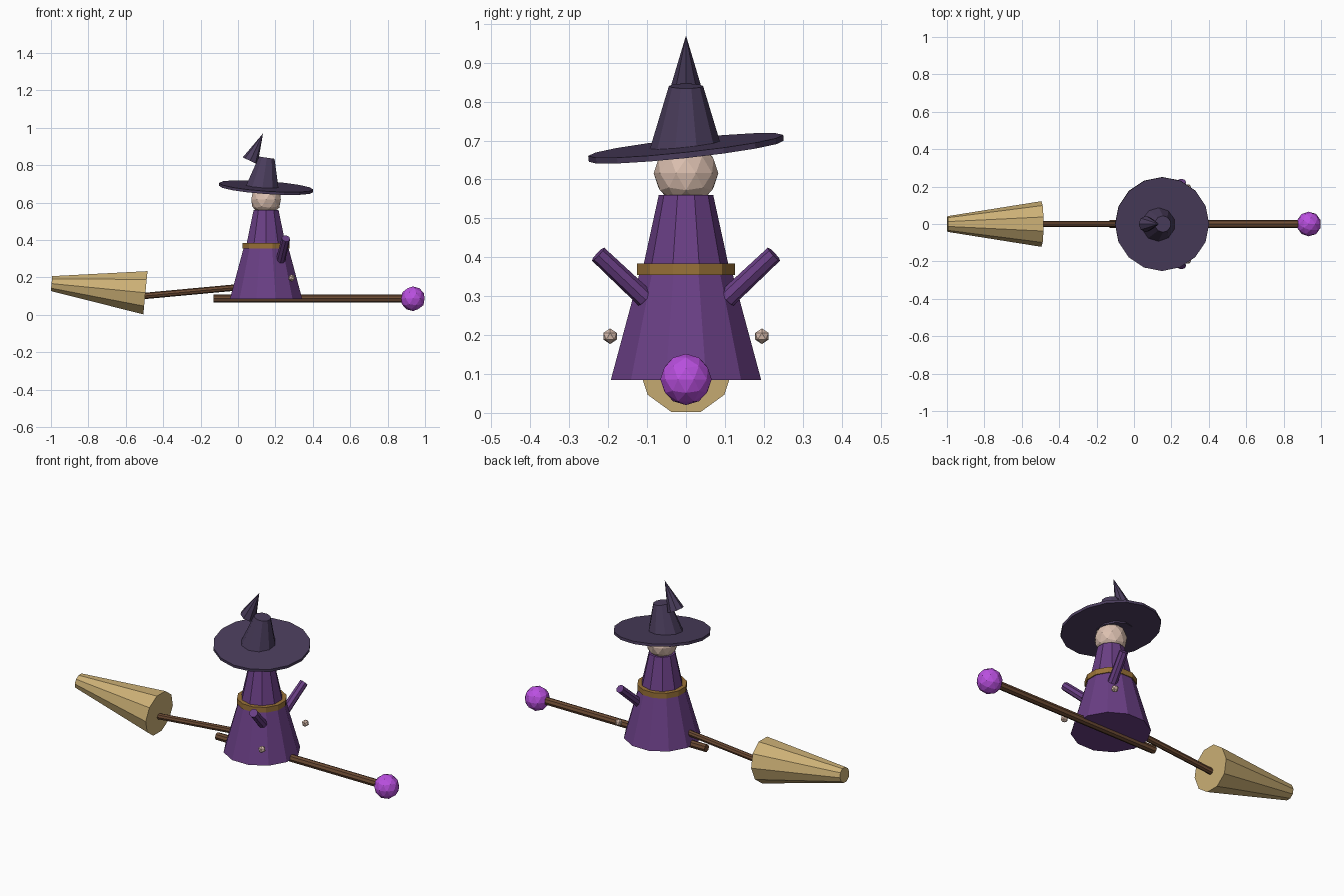
import bpy, bmesh, math
from mathutils import Vector, Matrix

if "Cube" in bpy.data.objects:
    bpy.data.objects.remove(bpy.data.objects["Cube"])


def material(name, hex_code):
    def linear(c):
        return c / 12.92 if c <= 0.04045 else ((c + 0.055) / 1.055) ** 2.4
    rgb = [linear(int(hex_code[i:i + 2], 16) / 255) for i in (0, 2, 4)]
    m = bpy.data.materials.new(name)
    m.diffuse_color = (*rgb, 1)
    m.use_nodes = True
    m.node_tree.nodes["Principled BSDF"].inputs["Base Color"].default_value = m.diffuse_color
    return m


HAT = material("hat_cloth", "4A3D5C")
ROBE = material("robe_cloth", "6A3F85")
BELT = material("belt_leather", "9A7238")
SKIN = material("skin", "DCC0B0")
WOOD = material("wood", "6B4A33")
STRAW = material("straw", "CDB176")
ORB = material("orb_glow", "BA50E0")


def add_object(name, bm, mat):
    me = bpy.data.meshes.new(name)
    bm.to_mesh(me)
    bm.free()
    me.materials.append(mat)
    ob = bpy.data.objects.new(name, me)
    bpy.context.collection.objects.link(ob)
    return ob


def frustum(name, a, b, r1, r2, sides, mat, spin=0):
    """Flat-shaded cone section running from point a to point b."""
    a, b = Vector(a), Vector(b)
    axis = b - a
    turn = Vector((0, 0, 1)).rotation_difference(axis).to_matrix().to_4x4()
    place = Matrix.Translation((a + b) / 2) @ turn @ Matrix.Rotation(math.radians(spin), 4, 'Z')
    bm = bmesh.new()
    bmesh.ops.create_cone(bm, cap_ends=True, segments=sides, radius1=r1,
                          radius2=r2, depth=axis.length, matrix=place)
    return add_object(name, bm, mat)


def ball(name, centre, radius, detail, mat):
    bm = bmesh.new()
    bmesh.ops.create_icosphere(bm, subdivisions=detail, radius=radius,
                               matrix=Matrix.Translation(centre))
    return add_object(name, bm, mat)


CX = 0.15  # rider's centre line

# Broom: handle, rear handle, bristles and glowing orb
frustum("broom_handle", (-0.13, 0, 0.087), (0.93, 0, 0.087), 0.021, 0.021, 8, WOOD)
frustum("broom_rear_handle", (-0.51, 0, 0.10), (0.0, 0, 0.147), 0.017, 0.017, 8, WOOD)
frustum("broom_bristles", (-0.495, 0, 0.118), (-0.997, 0, 0.167), 0.122, 0.042, 10, STRAW)
ball("broom_orb", (0.935, 0, 0.086), 0.066, 2, ORB)

# Robe and belt
frustum("robe_skirt", (CX, 0, 0.085), (CX, 0, 0.365), 0.2, 0.122, 12, ROBE, 15)
frustum("robe_torso", (CX, 0, 0.34), (CX, 0, 0.56), 0.118, 0.07, 10, ROBE)
frustum("belt", (CX, 0, 0.354), (CX, 0, 0.384), 0.13, 0.13, 12, BELT, 15)

# Sleeves and hands, one on each side
for label, s in (("left", 1), ("right", -1)):
    frustum(label + "_sleeve", (0.228, s * 0.105, 0.294), (0.256, s * 0.226, 0.408),
            0.025, 0.023, 8, ROBE)
    ball(label + "_hand", (0.287, s * 0.195, 0.197), 0.02, 1, SKIN)

# Head
ball("head", (CX, 0, 0.616), 0.083, 2, SKIN)

# Hat: tilted brim, leaning crown and bent tip
brim_centre = Vector((CX, 0, 0.68))
brim_half = Vector((0.07, -0.108, 1)).normalized() * 0.0075
frustum("hat_brim", brim_centre - brim_half, brim_centre + brim_half, 0.252, 0.252, 16, HAT)
frustum("hat_crown", (0.13, 0, 0.675), (0.154, 0, 0.84), 0.094, 0.044, 10, HAT)
frustum("hat_tip", (0.065, 0, 0.823), (0.134, 0, 0.97), 0.044, 0.0, 8, HAT)
